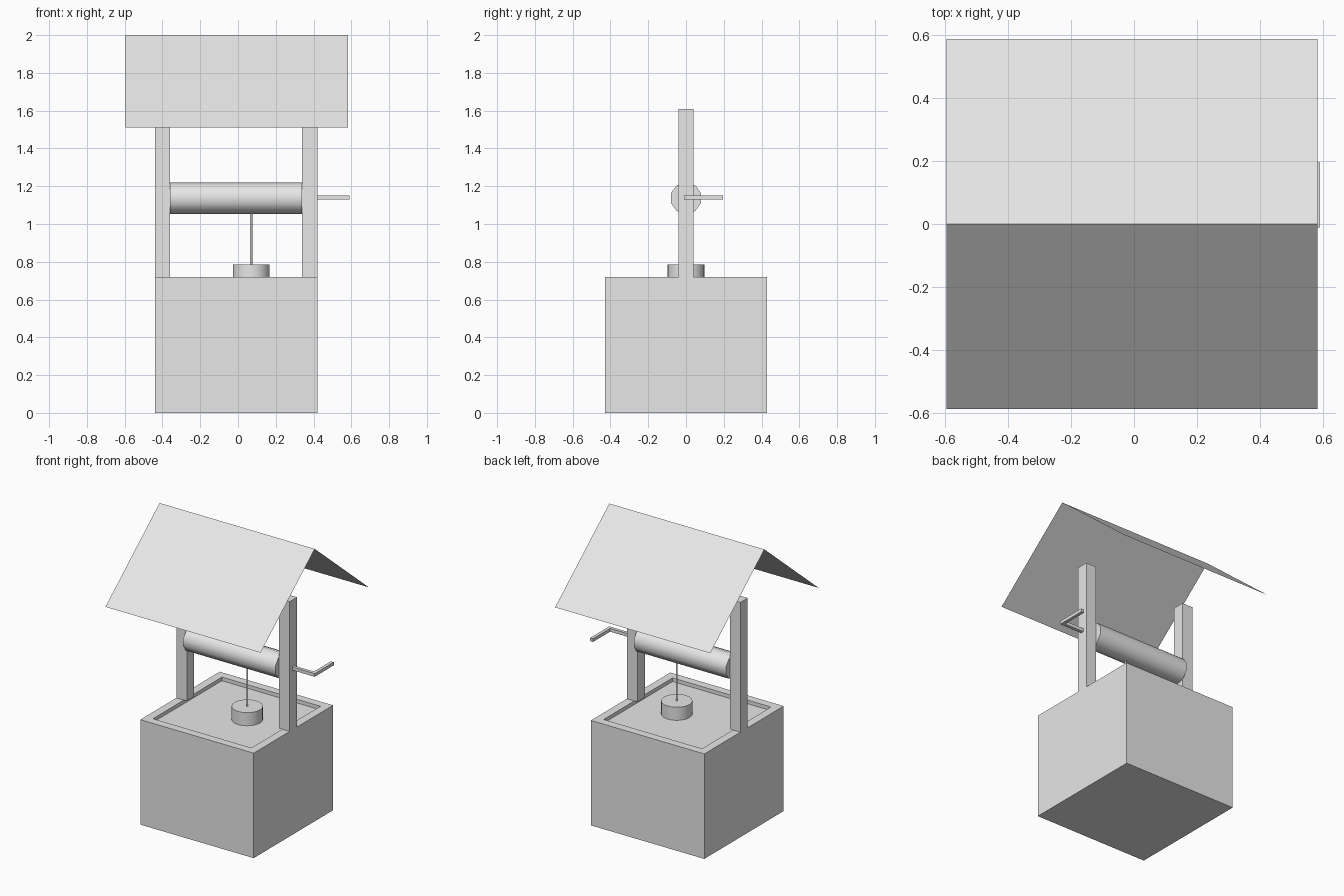
import bpy, bmesh
from math import radians
from mathutils import Matrix, Vector

if "Cube" in bpy.data.objects:
    bpy.data.objects.remove(bpy.data.objects["Cube"], do_unlink=True)

grey = bpy.data.materials.new("light grey")
grey.use_nodes = True
grey.diffuse_color = (0.8, 0.8, 0.8, 1)
grey.node_tree.nodes["Principled BSDF"].inputs["Base Color"].default_value = (0.8, 0.8, 0.8, 1)


def finish(name, bm):
    mesh = bpy.data.meshes.new(name)
    bm.to_mesh(mesh)
    bm.free()
    mesh.materials.append(grey)
    obj = bpy.data.objects.new(name, mesh)
    bpy.context.collection.objects.link(obj)
    return obj


def box_mesh(low, high):
    low, high = Vector(low), Vector(high)
    bm = bmesh.new()
    bmesh.ops.create_cube(bm, size=1, matrix=Matrix.Translation((low + high) / 2)
                          @ Matrix.Diagonal((*(high - low), 1)))
    return bm


def cylinder(name, radius, length, centre, sides, turn=Matrix()):
    bm = bmesh.new()
    bmesh.ops.create_cone(bm, cap_ends=True, segments=sides, radius1=radius, radius2=radius,
                          depth=length, matrix=Matrix.Translation(centre) @ turn)
    obj = finish(name, bm)
    bpy.ops.object.select_all(action="DESELECT")
    obj.select_set(True)
    bpy.context.view_layer.objects.active = obj
    bpy.ops.object.shade_smooth_by_angle(angle=radians(40))
    return obj


MID = -0.01       # centre of the well along x
HALF = 0.43       # half width of the base
RIM = 0.08        # rim and post thickness
TOP = 0.72        # top of the base

# Base with a shallow sunken top
bm = box_mesh((MID - HALF, -HALF, 0), (MID + HALF, HALF, TOP))
top = max(bm.faces, key=lambda f: f.calc_center_median().z)
bmesh.ops.inset_region(bm, faces=[top], thickness=RIM)
sunk = bmesh.ops.extrude_face_region(bm, geom=[top])
bmesh.ops.translate(bm, vec=(0, 0, -0.025),
                    verts=[v for v in sunk["geom"] if isinstance(v, bmesh.types.BMVert)])
if top.is_valid:
    bmesh.ops.delete(bm, geom=[top], context="FACES_ONLY")
bmesh.ops.recalc_face_normals(bm, faces=bm.faces)
finish("well_base", bm)

# Posts standing on the rim
for name, side in (("left_post", 1), ("right_post", -1)):
    x = MID + side * (HALF - RIM / 2)
    finish(name, box_mesh((x - RIM / 2, -RIM / 2, TOP), (x + RIM / 2, RIM / 2, 1.61)))

# Roller between the posts
AXLE = 1.137
cylinder("roller", 0.084, 2 * (HALF - RIM), (MID, 0, AXLE), 10,
         Matrix.Rotation(radians(90), 4, "Y") @ Matrix.Rotation(radians(90), 4, "Z"))

# Rope and bucket
cylinder("rope", 0.006, 0.34, (0.07, 0, 0.94), 12)
cylinder("bucket", 0.097, 0.09, (0.07, 0, 0.74), 32)

# Bent crank, an extruded L profile
T = 0.011
profile = [(0.42, -T), (0.59, -T), (0.59, 0.195), (0.59 - 2 * T, 0.195), (0.59 - 2 * T, T), (0.42, T)]
bm = bmesh.new()
face = bm.faces.new([bm.verts.new((x, y, AXLE + 0.003 - T)) for x, y in profile])
up = bmesh.ops.extrude_face_region(bm, geom=[face])
bmesh.ops.translate(bm, vec=(0, 0, 2 * T),
                    verts=[v for v in up["geom"] if isinstance(v, bmesh.types.BMVert)])
bmesh.ops.recalc_face_normals(bm, faces=bm.faces)
finish("crank", bm)

# Thin gabled roof sheet
bm = bmesh.new()
rows = [[bm.verts.new((x, y, z)) for x in (-0.595, 0.582)]
        for y, z in ((-0.587, 1.512), (0, 2), (0.587, 1.512))]
for a, b in zip(rows, rows[1:]):
    bm.faces.new((a[0], a[1], b[1], b[0]))
finish("roof", bm)
